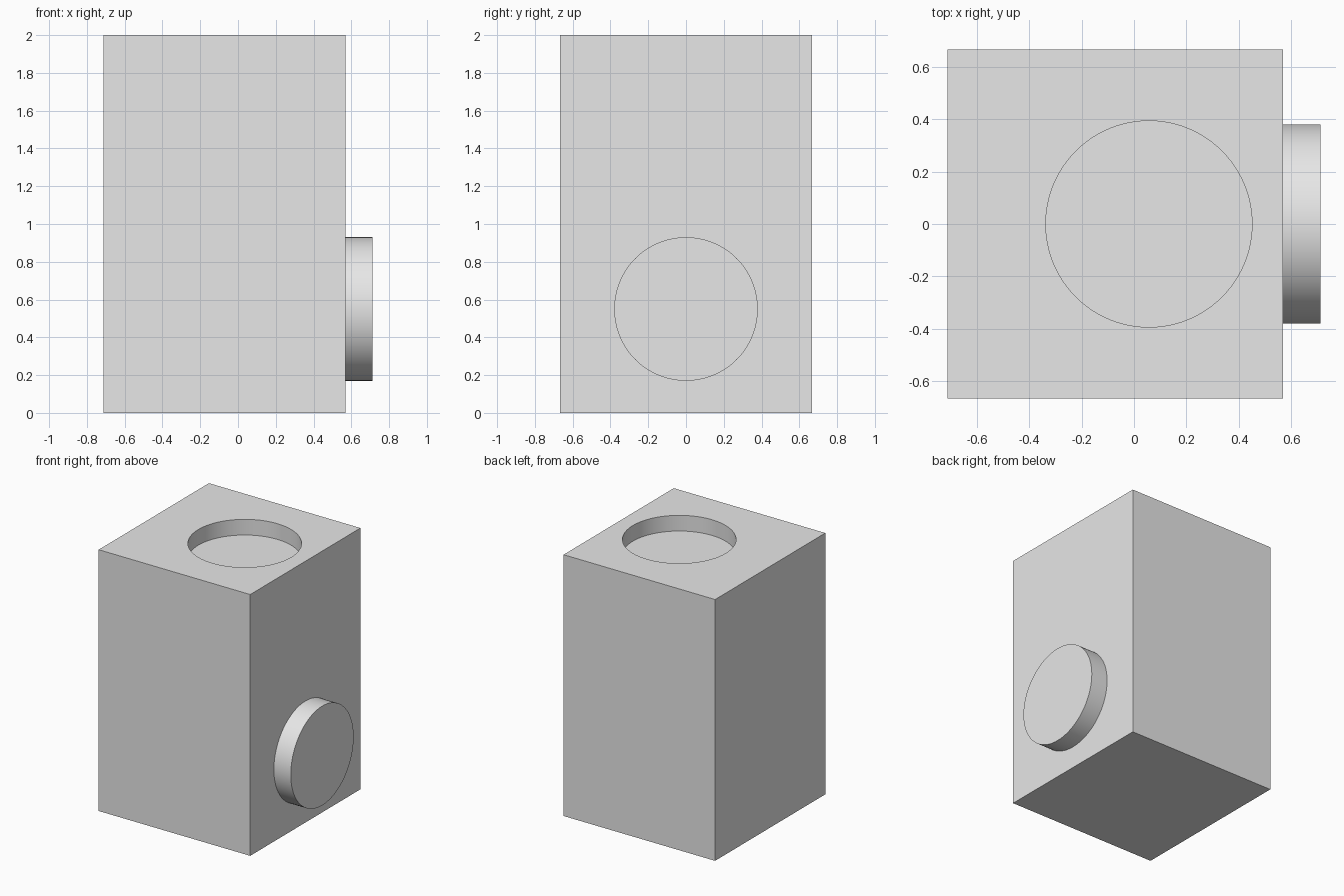
import bpy
import math

default = bpy.data.objects.get("Cube")
if default:
    bpy.data.objects.remove(default, do_unlink=True)

# Single plain grey
GREY = (0.8, 0.8, 0.8, 1.0)
grey = bpy.data.materials.new("plain_grey")
grey.use_nodes = True
grey.diffuse_color = GREY
grey.node_tree.nodes["Principled BSDF"].inputs["Base Color"].default_value = GREY

LEFT, RIGHT, KNOB_END = -0.713, 0.57, 0.713
DEPTH, HEIGHT = 1.333, 2.0
RECESS_X, RECESS_RADIUS, RECESS_DEPTH = 0.057, 0.394, 0.12
KNOB_Z, KNOB_RADIUS = 0.55, 0.38
EMBED = 0.02


def cylinder(name, radius, length, location, rotation=(0, 0, 0)):
    bpy.ops.mesh.primitive_cylinder_add(vertices=96, radius=radius, depth=length,
                                        location=location, rotation=rotation)
    obj = bpy.context.object
    obj.name = name
    obj.data.materials.append(grey)
    return obj


def smooth(obj):
    bpy.ops.object.select_all(action='DESELECT')
    obj.select_set(True)
    bpy.context.view_layer.objects.active = obj
    bpy.ops.object.shade_smooth_by_angle(angle=math.radians(30))


# Tall block body
bpy.ops.mesh.primitive_cube_add(size=1, location=((LEFT + RIGHT) / 2, 0, HEIGHT / 2))
body = bpy.context.object
body.name = "body"
body.scale = (RIGHT - LEFT, DEPTH, HEIGHT)
bpy.ops.object.transform_apply(location=False, rotation=False, scale=True)
body.data.materials.append(grey)

# Shallow round recess in the top
cutter = cylinder("recess_cutter", RECESS_RADIUS, RECESS_DEPTH * 2, (RECESS_X, 0, HEIGHT))
cutter.hide_render = True
cut = body.modifiers.new("recess", 'BOOLEAN')
cut.operation = 'DIFFERENCE'
cut.solver = 'EXACT'
cut.object = cutter
bpy.context.view_layer.objects.active = body
bpy.ops.object.modifier_apply(modifier=cut.name)
bpy.data.objects.remove(cutter, do_unlink=True)
smooth(body)

# Round knob low on the side
knob = cylinder("side_knob", KNOB_RADIUS, KNOB_END - RIGHT + EMBED,
                ((KNOB_END + RIGHT - EMBED) / 2, 0, KNOB_Z), (0, math.pi / 2, 0))
smooth(knob)
